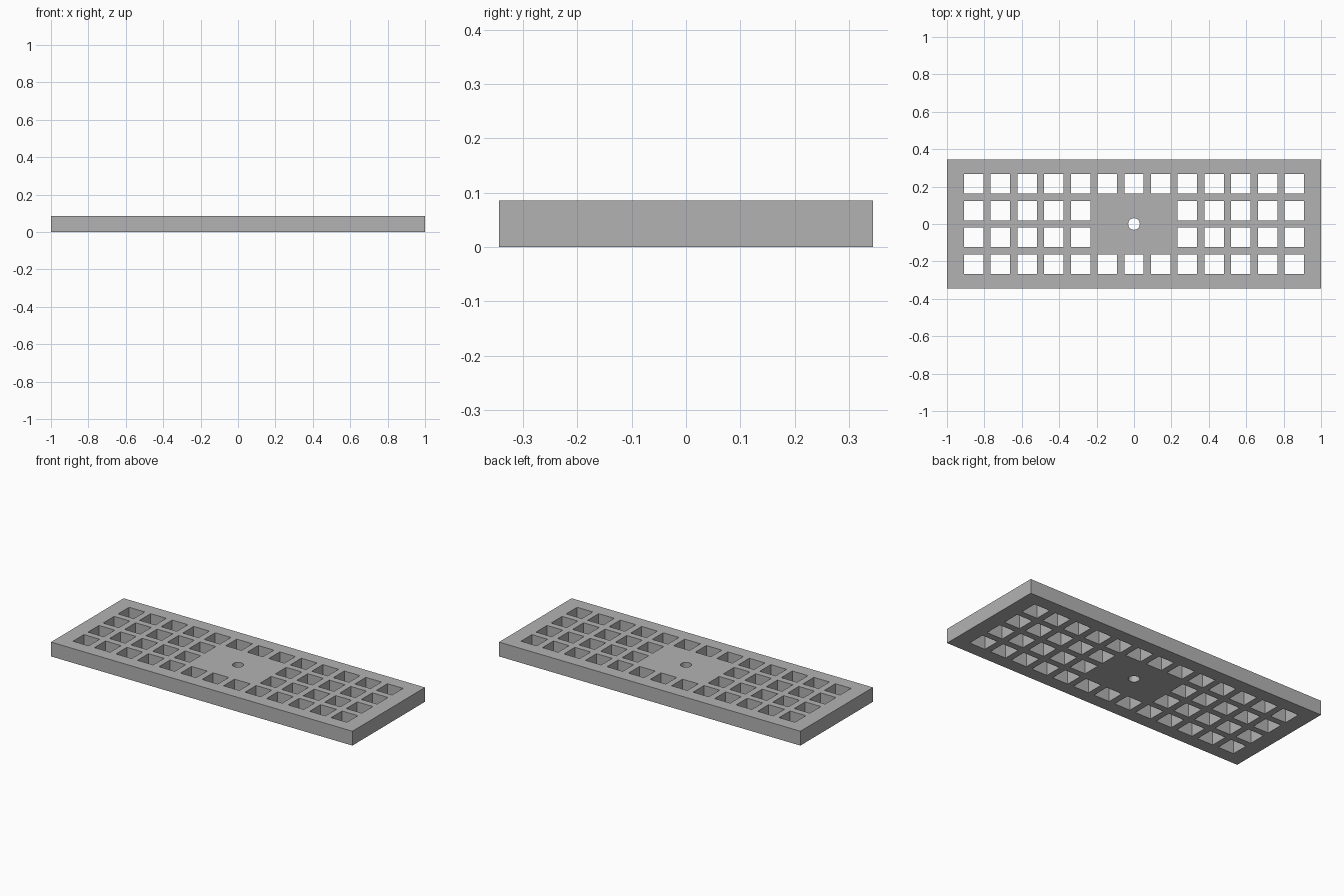
import bpy
import bmesh
from mathutils import Matrix, Vector

cube = bpy.data.objects.get("Cube")
if cube:
    bpy.data.objects.remove(cube, do_unlink=True)

LENGTH, WIDTH, HEIGHT = 2.0, 0.688, 0.086
PITCH, HOLE, BORE = 0.1428, 0.104, 0.031

# Single grey material
grey = bpy.data.materials.new("light_grey")
grey.use_nodes = True
colour = (0.45, 0.45, 0.45, 1)
grey.diffuse_color = colour
grey.node_tree.nodes["Principled BSDF"].inputs["Base Color"].default_value = colour


def add_box(bm, x, y, size):
    place = Matrix.Translation((x, y, HEIGHT / 2)) @ Matrix.Diagonal(Vector(size)).to_4x4()
    bmesh.ops.create_cube(bm, size=1, matrix=place)


def make_object(name, bm):
    mesh = bpy.data.meshes.new(name)
    bm.to_mesh(mesh)
    bm.free()
    mesh.materials.append(grey)
    obj = bpy.data.objects.new(name, mesh)
    bpy.context.collection.objects.link(obj)
    return obj


# Solid rectangular plate
bm = bmesh.new()
add_box(bm, 0, 0, (LENGTH, WIDTH, HEIGHT))
plate = make_object("perforated_plate", bm)

# Cutters: square holes in four rows, leaving a solid patch in the middle
bm = bmesh.new()
for col in range(-6, 7):
    for row in (-1.5, -0.5, 0.5, 1.5):
        if abs(col) > 1 or abs(row) > 1:
            add_box(bm, col * PITCH, row * PITCH, (HOLE, HOLE, HEIGHT * 2))

# Round bore through the centre
bmesh.ops.create_cone(bm, cap_ends=True, segments=32, radius1=BORE, radius2=BORE,
                      depth=HEIGHT * 2, matrix=Matrix.Translation((0, 0, HEIGHT / 2)))
cutter = make_object("hole_cutter", bm)
cutter.hide_render = True

# Cut the holes, then discard the cutter
cut = plate.modifiers.new("holes", "BOOLEAN")
cut.operation = "DIFFERENCE"
cut.solver = "EXACT"
cut.object = cutter
bpy.context.view_layer.objects.active = plate
plate.select_set(True)
bpy.ops.object.modifier_apply(modifier=cut.name)
bpy.data.objects.remove(cutter, do_unlink=True)

# Smooth bore wall with sharp corners elsewhere
bpy.ops.object.shade_smooth_by_angle(angle=0.52)
